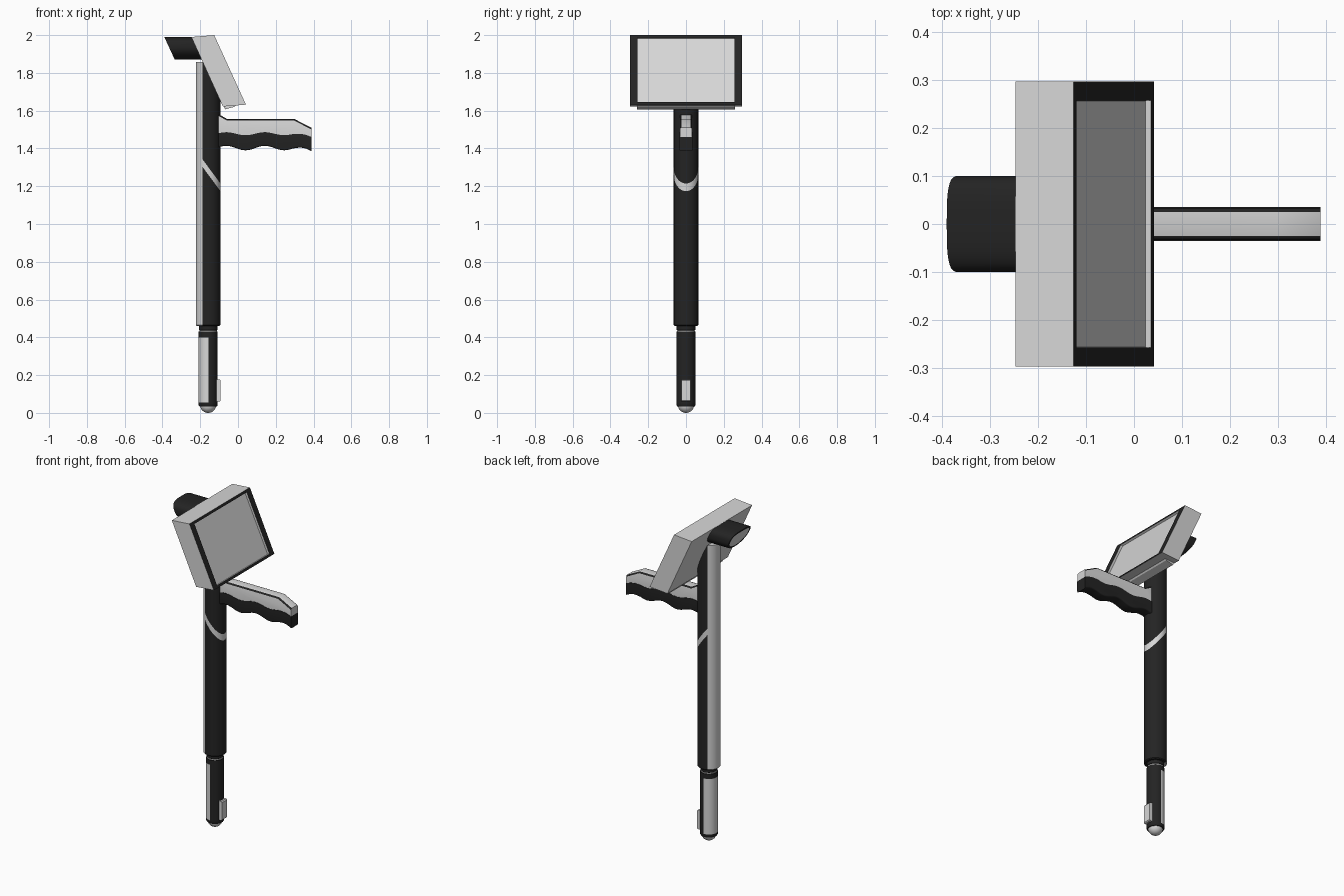
import bpy, bmesh, math
from mathutils import Vector

if "Cube" in bpy.data.objects:
    bpy.data.objects.remove(bpy.data.objects["Cube"])

CX = -0.158  # tube axis


def material(name, v):
    m = bpy.data.materials.new(name)
    m.diffuse_color = (v, v, v, 1)
    m.use_nodes = True
    m.node_tree.nodes["Principled BSDF"].inputs["Base Color"].default_value = m.diffuse_color
    return m


WHITE = material("light grey plastic", 0.68)
BLACK = material("black rubber", 0.017)


def finish(name, bm, smooth=True):
    bmesh.ops.recalc_face_normals(bm, faces=bm.faces)
    me = bpy.data.meshes.new(name)
    bm.to_mesh(me)
    bm.free()
    ob = bpy.data.objects.new(name, me)
    bpy.context.collection.objects.link(ob)
    me.materials.append(BLACK)
    me.materials.append(WHITE)
    if smooth:
        bpy.ops.object.select_all(action='DESELECT')
        ob.select_set(True)
        bpy.context.view_layer.objects.active = ob
        bpy.ops.object.shade_smooth_by_angle(angle=math.radians(35))
    return ob


def lathe(profile, seg=48):
    """Revolve (radius, z) points around the tube axis."""
    bm = bmesh.new()
    vs = [bm.verts.new((CX + r, 0, z)) for r, z in profile]
    es = [bm.edges.new(p) for p in zip(vs, vs[1:])]
    bmesh.ops.spin(bm, geom=vs + es, cent=(CX, 0, 0), axis=(0, 0, 1),
                   angle=2 * math.pi, steps=seg, use_duplicate=False)
    bmesh.ops.remove_doubles(bm, verts=bm.verts, dist=1e-5)
    return bm


def cut(bm, co, no):
    bmesh.ops.bisect_plane(bm, geom=bm.verts[:] + bm.edges[:] + bm.faces[:],
                           plane_co=co, plane_no=no)


def prism(profile, half):
    """Extrude an (x, z) outline across y."""
    bm = bmesh.new()
    f = bm.faces.new([bm.verts.new((x, -half, z)) for x, z in profile])
    r = bmesh.ops.extrude_face_region(bm, geom=[f])
    bmesh.ops.translate(bm, vec=(0, 2 * half, 0),
                        verts=[v for v in r["geom"] if isinstance(v, bmesh.types.BMVert)])
    bmesh.ops.recalc_face_normals(bm, faces=bm.faces)
    return bm


# Main tube: light back strip and slanted light stripe
bm = lathe([(0, 0.46), (0.06, 0.46), (0.065, 0.465), (0.065, 1.858), (0, 1.858)])
slant = Vector((1.35, 0, 1))
lo, hi = 1.262, 1.302
cut(bm, (-0.188, 0, 0), (1, 0, 0))
cut(bm, (CX, 0, lo), slant)
cut(bm, (CX, 0, hi), slant)
for f in bm.faces:
    c = f.calc_center_median()
    h = c.z + 1.35 * (c.x - CX)
    f.material_index = int(c.x < -0.188 or lo < h < hi)
finish("main_tube", bm)

# Collar and light ring between the two tubes
finish("collar", lathe([(0, 0.425), (0.044, 0.425), (0.044, 0.436), (0.049, 0.44),
                        (0.049, 0.47), (0, 0.47)]))
bm = lathe([(0.03, 0.431), (0.047, 0.431), (0.047, 0.437), (0.03, 0.437)])
for f in bm.faces:
    f.material_index = 1
finish("light_ring", bm)

# Lower tube with light back panel
bm = lathe([(0, 0.035), (0.047, 0.035), (0.05, 0.04), (0.05, 0.43), (0, 0.43)])
cut(bm, (-0.156, 0, 0), (1, 0, 0))
cut(bm, (0, 0, 0.055), (0, 0, 1))
cut(bm, (0, 0, 0.40), (0, 0, 1))
for f in bm.faces:
    c = f.calc_center_median()
    f.material_index = int(c.x < -0.156 and 0.055 < c.z < 0.40)
finish("lower_tube", bm)

# Rounded tip
bm = lathe([(0.042 * math.sin(a * math.pi / 16), 0.04 - 0.04 * math.cos(a * math.pi / 16))
            for a in range(9)])
for f in bm.faces:
    f.material_index = 1
finish("tip", bm)

# Small raised button near the tip
bm = prism([(-0.13, 0.06), (-0.098, 0.06), (-0.093, 0.065), (-0.093, 0.172),
            (-0.098, 0.178), (-0.13, 0.178)], 0.025)
for f in bm.faces:
    f.material_index = 1
finish("button", bm, False)

# Screen housing: black front frame around a recessed light panel
bm = prism([(-0.247, 1.99), (-0.126, 2.0), (0.042, 1.632), (-0.08, 1.622)], 0.297)
for f in bm.faces:
    f.material_index = 1
front = max(bm.faces, key=lambda f: f.normal.x)
n = front.normal.copy()
front.material_index = 0
rim = bmesh.ops.inset_region(bm, faces=[front], thickness=0.021)["faces"]
for f in rim:
    f.material_index = 0
for v in front.verts:
    v.co.y = math.copysign(0.257, v.co.y)
walls = bmesh.ops.inset_region(bm, faces=[front], thickness=0.0005, depth=-0.013)["faces"]
for f in walls + [front]:
    f.material_index = 1
finish("screen_housing", bm, False)

# Narrow lip under the screen
bm = prism([(-0.085, 1.64), (-0.068, 1.607), (-0.02, 1.62), (0.0, 1.64)], 0.26)
for f in bm.faces:
    f.material_index = 1
finish("screen_lip", bm, False)

# Rear pod: rounded section sheared parallel to the screen
bm = bmesh.new()
ring = []
for i in range(48):
    a = 2 * math.pi * i / 48
    c, s = math.cos(a), math.sin(a)
    p = 2 / 3.2 if s > 0 else 1
    y = 0.1 * math.copysign(abs(c) ** p, c)
    z = 1.935 + (0.055 if s > 0 else 0.065) * math.copysign(abs(s) ** p, s)
    ring.append(bm.verts.new((-0.39 + 0.46 * (1.99 - z), y, z)))
end = bm.faces.new(ring)
r = bmesh.ops.extrude_face_region(bm, geom=[end])
bmesh.ops.translate(bm, vec=(0.18, 0, 0),
                    verts=[v for v in r["geom"] if isinstance(v, bmesh.types.BMVert)])
bmesh.ops.recalc_face_normals(bm, faces=bm.faces)
end = min((f for f in bm.faces if len(f.verts) == 48), key=lambda f: f.calc_center_median().x)
bmesh.ops.inset_region(bm, faces=[end], thickness=0.014)
end.material_index = 1
finish("rear_pod", bm)

# Handle: light top shell over a wavy black grip
xs = [-0.12 + 0.508 * i / 32 for i in range(33)]


def wave(x, z, amp):
    return z - amp * math.cos((x - 0.04) * 2 * math.pi / 0.205) - 0.2 * max(0, x - 0.29)


seam = [(x, wave(x, 1.478, 0.008)) for x in xs]
under = [(x, wave(x, 1.402, 0.012)) for x in xs]
top = [(0.388, 1.51), (0.30, 1.555), (-0.056, 1.555), (-0.1, 1.58), (-0.12, 1.58)]
for name, outline, half, idx in (("handle_top", seam + top, 0.033, 1),
                                 ("handle_grip", under + seam[::-1], 0.035, 0)):
    bm = prism(outline, half)
    for f in bm.faces:
        f.material_index = idx
    # round the long outer edges, leaving the seam tight
    def outer(e):
        m = (e.verts[0].co + e.verts[1].co) / 2
        along = abs(e.verts[0].co.y - e.verts[1].co.y) < 1e-6
        return along and (m.z > 1.5 if idx else m.z < 1.43) and m.x < 0.385
    bmesh.ops.bevel(bm, geom=[e for e in bm.edges if outer(e)], offset=0.008,
                    segments=3, profile=0.5, affect='EDGES')
    finish(name, bm)
